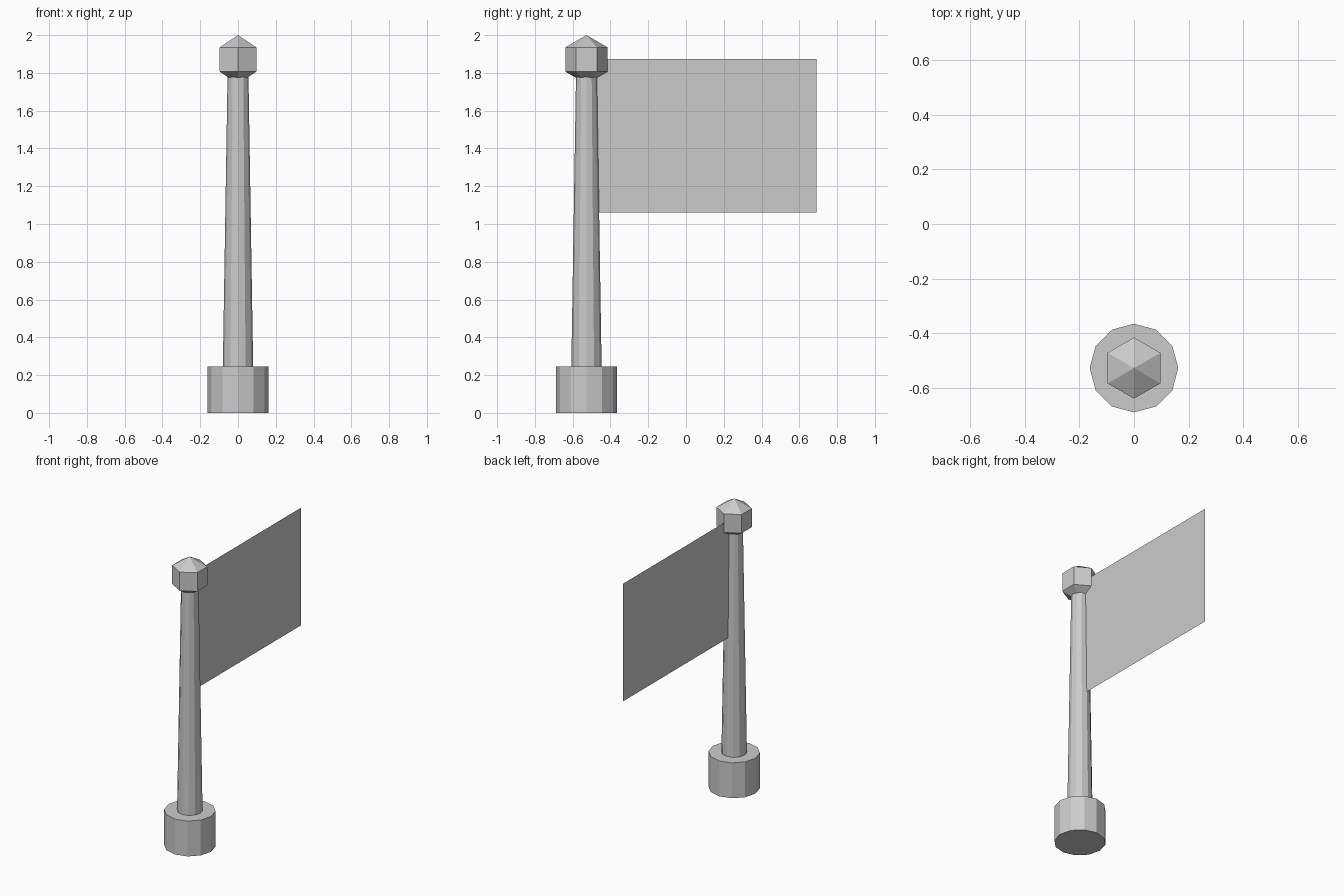
import bpy, bmesh, math

if "Cube" in bpy.data.objects:
    bpy.data.objects.remove(bpy.data.objects["Cube"])

POLE_Y = -0.527


def finish(name, bm):
    mesh = bpy.data.meshes.new(name)
    bm.to_mesh(mesh)
    bm.free()
    obj = bpy.data.objects.new(name, mesh)
    obj.location = (0, POLE_Y, 0)
    bpy.context.collection.objects.link(obj)


def turned(name, profile, sides):
    """Closed faceted solid from (radius, z) pairs; radius 0 makes a point."""
    bm = bmesh.new()
    rings = []
    for r, z in profile:
        count = sides if r else 1
        rings.append([bm.verts.new((r * math.sin(math.tau * i / sides),
                                    r * math.cos(math.tau * i / sides), z))
                      for i in range(count)])
    for low, high in zip(rings, rings[1:]):
        for i in range(sides):
            j = (i + 1) % sides
            corners = [low[i % len(low)], low[j % len(low)],
                       high[j % len(high)], high[i % len(high)]]
            bm.faces.new(list(dict.fromkeys(corners)))
    for ring in (rings[0], rings[-1]):
        if len(ring) > 1:
            bm.faces.new(ring)
    bmesh.ops.recalc_face_normals(bm, faces=bm.faces)
    finish(name, bm)


# Round base and tapered pole
turned("base", [(0.162, 0), (0.162, 0.245)], 12)
turned("pole", [(0.081, 0.2), (0.054, 1.87)], 12)

# Six-sided finial, pointed at both ends
R, C = 0.129, 1.871
r = R * math.cos(math.radians(30))
turned("finial", [(0, C - R), (r, C - R / 2), (r, C + R / 2), (0, C + R)], 6)

# Flat flag, starting at the pole axis
bm = bmesh.new()
bm.faces.new([bm.verts.new((0, y, z)) for y, z in
              ((0, 1.06), (1.217, 1.06), (1.217, 1.874), (0, 1.874))])
finish("flag", bm)
